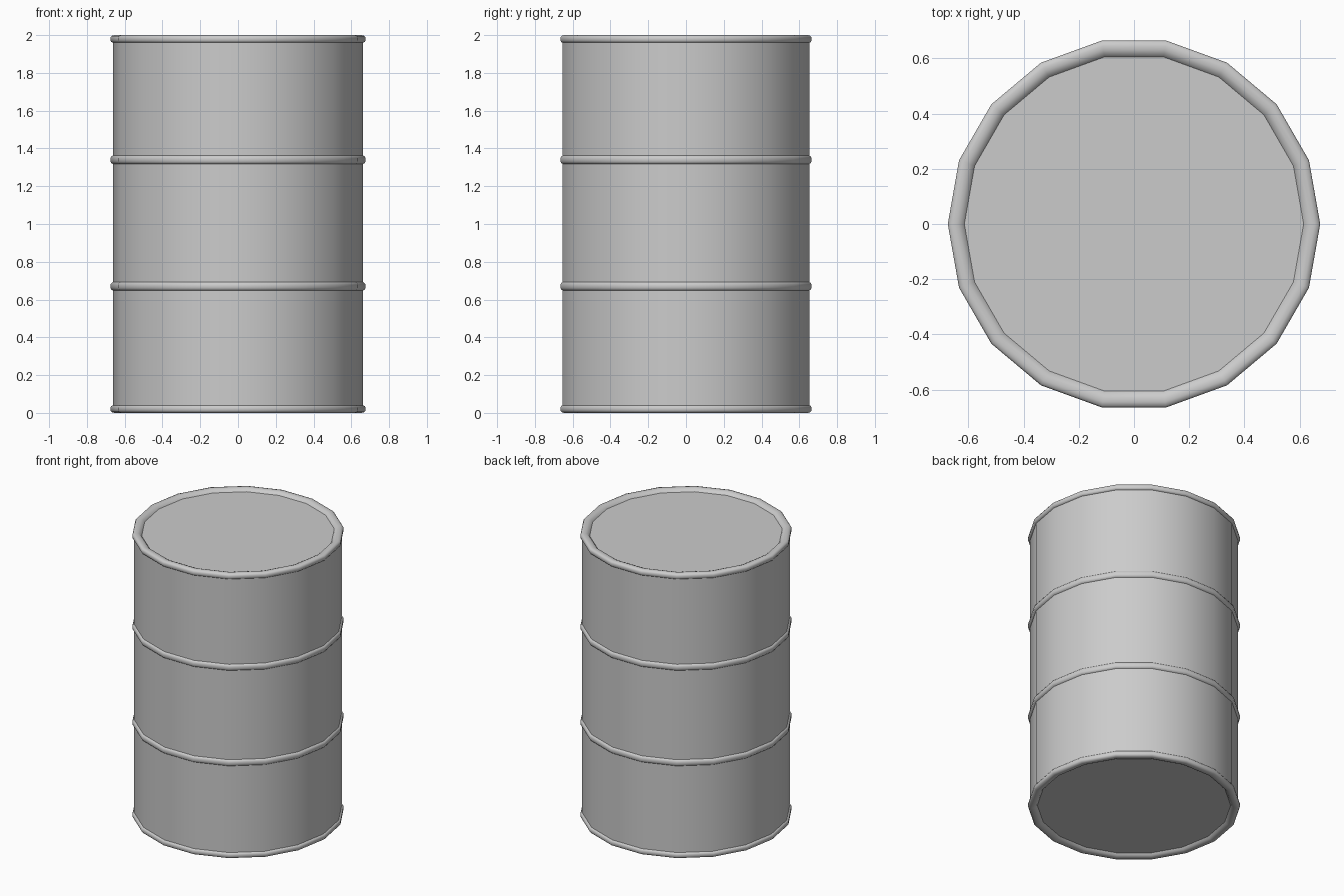
import bpy, bmesh
from math import sin, cos, tau, radians

if "Cube" in bpy.data.objects:
    bpy.data.objects.remove(bpy.data.objects["Cube"])

SIDES = 18
WALL_R = 0.663


def lathe(name, profile, cap=None):
    """Spin a (radius, z) profile listed bottom to top; cap closes its 'first' or 'last' ring."""
    bm = bmesh.new()
    rings = [[bm.verts.new((r * cos(tau * i / SIDES), r * sin(tau * i / SIDES), z))
              for i in range(SIDES)] for r, z in profile]
    for a, b in zip(rings, rings[1:]):
        for i in range(SIDES):
            j = (i + 1) % SIDES
            bm.faces.new((a[i], a[j], b[j], b[i]))
    if cap == 'last':
        bm.faces.new(rings[-1])
    elif cap == 'first':
        bm.faces.new(rings[0][::-1])
    mesh = bpy.data.meshes.new(name)
    bm.to_mesh(mesh)
    bm.free()
    obj = bpy.data.objects.new(name, mesh)
    bpy.context.collection.objects.link(obj)
    bpy.ops.object.select_all(action='DESELECT')
    obj.select_set(True)
    bpy.context.view_layer.objects.active = obj
    bpy.ops.object.shade_smooth_by_angle(angle=radians(50))
    return obj


# Straight drum wall
lathe("drum_wall", [(WALL_R, 0.04), (WALL_R, 1.96)])

# Rolled rims, each closed by a slightly recessed lid
rim = [(WALL_R, 1.96), (0.670, 1.963), (0.675, 1.971), (0.675, 1.987), (0.669, 1.996),
       (0.655, 2.0), (0.640, 1.999), (0.625, 1.993), (0.615, 1.98)]
lathe("top_lid", rim, cap='last')
lathe("bottom_lid", [(r, 2.0 - z) for r, z in reversed(rim)], cap='first')

# Two raised hoops around the wall
rib = [(WALL_R, -0.022), (0.670, -0.018), (0.675, -0.009),
       (0.675, 0.009), (0.670, 0.018), (WALL_R, 0.022)]
for name, height in (("lower_hoop", 0.67), ("upper_hoop", 1.34)):
    lathe(name, [(r, z + height) for r, z in rib])
